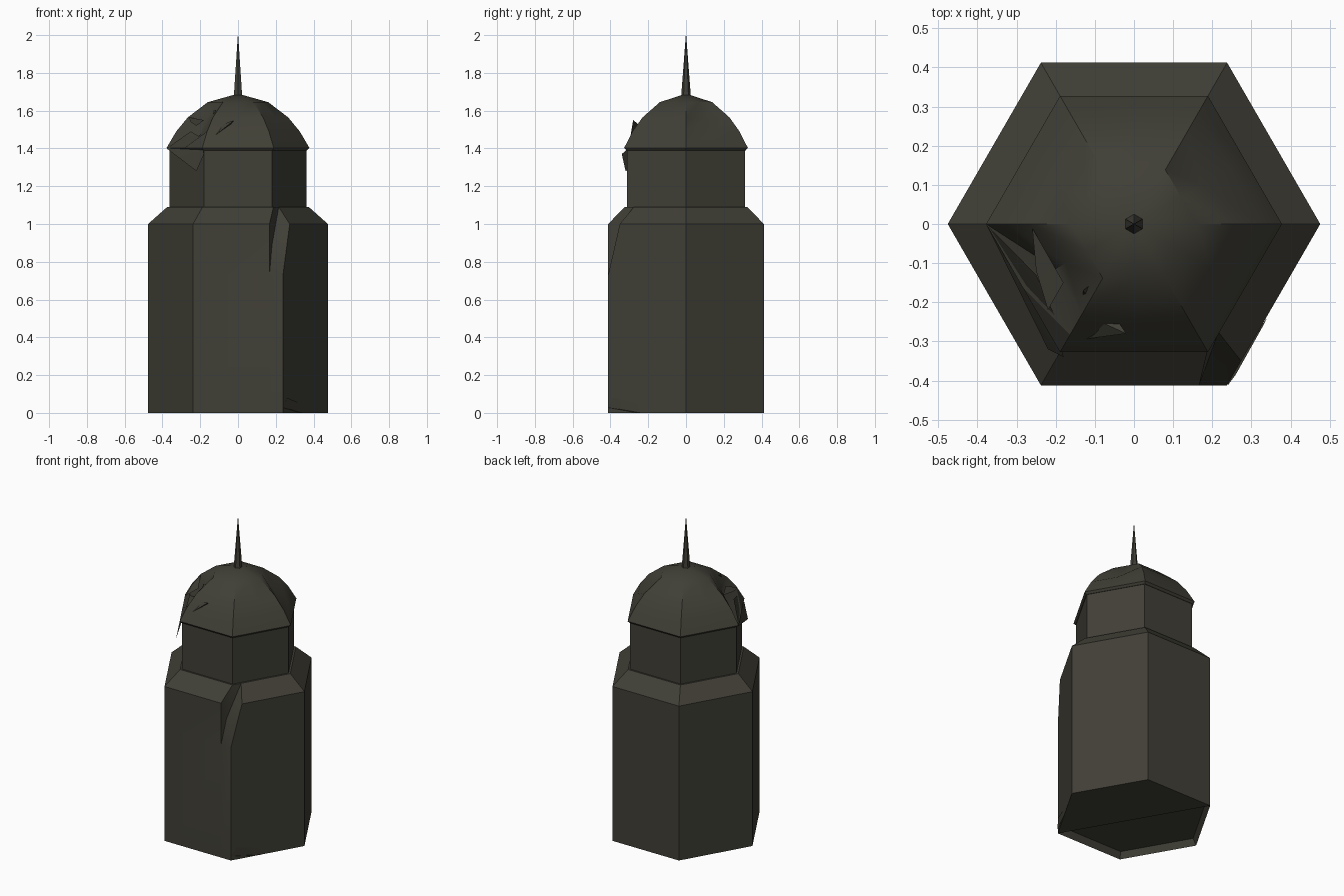
import bpy, bmesh, math
from mathutils import Vector

cube = bpy.data.objects.get("Cube")
if cube:
    bpy.data.objects.remove(cube, do_unlink=True)

stone = bpy.data.materials.new("dark_olive_stone")
stone.use_nodes = True
stone.diffuse_color = (0.052, 0.050, 0.037, 1)
stone.node_tree.nodes["Principled BSDF"].inputs["Base Color"].default_value = stone.diffuse_color


def finish(bm, name):
    """Turn a bmesh into a shaded, coloured object."""
    bmesh.ops.recalc_face_normals(bm, faces=bm.faces[:])
    mesh = bpy.data.meshes.new(name)
    bm.to_mesh(mesh)
    bm.free()
    mesh.materials.append(stone)
    obj = bpy.data.objects.new(name, mesh)
    bpy.context.collection.objects.link(obj)
    bpy.ops.object.select_all(action='DESELECT')
    obj.select_set(True)
    bpy.context.view_layer.objects.active = obj
    bpy.ops.object.shade_smooth_by_angle(angle=math.radians(28))
    return obj


def hex_ring(radius, z, fractions):
    """Points round a hexagon, each side split at the given fractions."""
    corners = [Vector((radius * math.cos(math.radians(60 * i)),
                       radius * math.sin(math.radians(60 * i)), z)) for i in range(7)]
    return [corners[i].lerp(corners[i + 1], f) for i in range(6) for f in fractions]


def stack(profile, fractions, dents):
    """Loft hexagonal rings; dents moves chosen (ring, index) points."""
    bm = bmesh.new()
    rings = []
    for k, (radius, z) in enumerate(profile):
        points = hex_ring(radius, z, fractions)
        rings.append([bm.verts.new(dents.get((k, i), p)) for i, p in enumerate(points)])
    n = len(rings[0])
    for low, high in zip(rings, rings[1:]):
        for i in range(n):
            j = (i + 1) % n
            quad = (low[i], low[j], high[j], high[i])
            moved = any((k, m) in dents for k, r in enumerate(rings)
                        if r is low or r is high for m in (i, j))
            if moved:
                bm.faces.new((quad[0], quad[1], quad[2]))
                bm.faces.new((quad[0], quad[2], quad[3]))
            else:
                bm.faces.new(quad)
    return bm, rings


# Main body with a broken upper corner and sloped shoulder
bm, rings = stack([(0.476, 0), (0.476, 0.73), (0.476, 1.0), (0.375, 1.09)],
                  (0, 0.15, 0.85), {(2, 15): (0.18, -0.375, 0.89)})
bm.faces.new(rings[-1])
# Half of the underside is solid, the other half is sunken
base = rings[0]
bm.faces.new(base[15:] + base[:7])
bottom = bm.faces.new(base[6:16])
bmesh.ops.recalc_face_normals(bm, faces=bm.faces[:])
bmesh.ops.inset_region(bm, faces=[bottom], thickness=0.02, use_even_offset=True)
for v in bottom.verts:
    v.co.z = 0.04
finish(bm, "body")

# Upper drum
bm, rings = stack([(0.362, 1.08), (0.362, 1.40)], (0,), {})
bm.faces.new(rings[0])
bm.faces.new(rings[-1])
finish(bm, "drum")

# Faceted dome with two dented sides
bm, rings = stack([(0.365, 1.39), (0.378, 1.403), (0.327, 1.49), (0.265, 1.565), (0.16, 1.645)],
                  (0, 0.5),
                  {(3, 1): (0.175, 0.10, 1.555),
                   (2, 7): (-0.20, -0.115, 1.47),
                   (3, 7): (-0.175, -0.10, 1.55)})
bm.faces.new(rings[0])
tip = bm.verts.new((0, 0, 1.69))
for i, v in enumerate(rings[-1]):
    bm.faces.new((v, rings[-1][(i + 1) % len(rings[-1])], tip))
finish(bm, "dome")

# Spire
bm = bmesh.new()
bmesh.ops.create_cone(bm, cap_ends=True, segments=6, radius1=0.026, radius2=0.001, depth=0.33)
bmesh.ops.translate(bm, verts=bm.verts[:], vec=(0, 0, 1.835))
finish(bm, "spire")


def shard(name, points):
    """Broken chunk as the hull of a few points."""
    bm = bmesh.new()
    for p in points:
        bm.verts.new(p)
    result = bmesh.ops.convex_hull(bm, input=bm.verts[:])
    loose = [v for v in bm.verts if not v.link_faces]
    bmesh.ops.delete(bm, geom=loose, context='VERTS')
    finish(bm, name)


# Broken pieces on the dome, and a chip at the base
shard("eave_shard", [(-0.378, 0, 1.40), (-0.22, -0.32, 1.28), (-0.18, -0.34, 1.37),
                     (-0.20, -0.24, 1.46), (-0.25, -0.13, 1.49)])
shard("front_dome_shard", [(-0.17, -0.30, 1.43), (-0.02, -0.28, 1.55),
                           (-0.06, -0.22, 1.50), (-0.13, -0.23, 1.51)])
shard("upper_dome_shard", [(-0.13, -0.22, 1.50), (-0.13, -0.17, 1.60),
                           (-0.08, -0.13, 1.60), (-0.10, -0.21, 1.54)])
shard("left_dome_shard", [(-0.26, -0.01, 1.565), (-0.22, -0.22, 1.52),
                          (-0.25, -0.12, 1.54), (-0.18, -0.15, 1.55)])
shard("base_chip", [(0.24, -0.412, 0.03), (0.26, -0.385, 0.08),
                    (0.33, -0.26, 0.05), (0.34, -0.24, 0.0), (0.25, -0.36, 0.0)])
